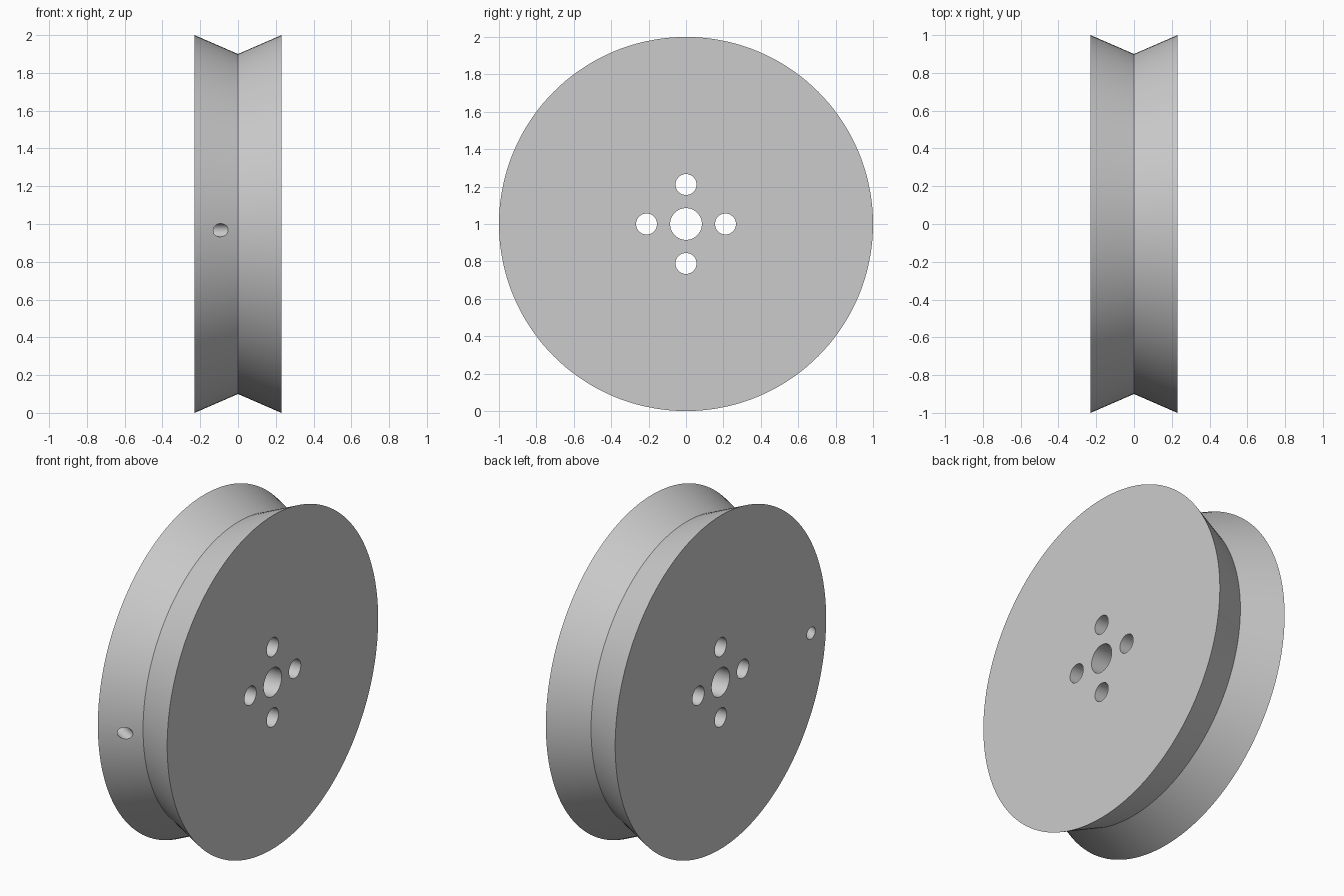
import bpy, bmesh, math
from mathutils import Matrix, Vector

cube = bpy.data.objects.get("Cube")
if cube:
    bpy.data.objects.remove(cube, do_unlink=True)

HALF_WIDTH, RIM_R, GROOVE_R = 0.23, 1.0, 0.9
CENTRE = Vector((0, 0, 1))
X_AXIS = Vector((1, 0, 0))

# Single grey finish
grey = bpy.data.materials.new("plain_grey")
grey.use_nodes = True
grey.diffuse_color = (0.6, 0.6, 0.6, 1)
bsdf = next(n for n in grey.node_tree.nodes if n.type == "BSDF_PRINCIPLED")
bsdf.inputs["Base Color"].default_value = grey.diffuse_color


def add_object(name, bm):
    bmesh.ops.recalc_face_normals(bm, faces=bm.faces)
    mesh = bpy.data.meshes.new(name)
    bm.to_mesh(mesh)
    bm.free()
    mesh.materials.append(grey)
    obj = bpy.data.objects.new(name, mesh)
    bpy.context.collection.objects.link(obj)
    return obj


def add_lathe(name, profile, segments):
    """Solid of rings (x, radius) around the x axis, closed by flat discs."""
    bm = bmesh.new()
    rings = []
    for x, r in profile:
        angles = [math.tau * i / segments for i in range(segments)]
        rings.append([bm.verts.new(CENTRE + Vector((x, r * math.cos(a), r * math.sin(a))))
                      for a in angles])
    for low, high in zip(rings, rings[1:]):
        for i in range(segments):
            j = (i + 1) % segments
            bm.faces.new((low[i], low[j], high[j], high[i]))
    bm.faces.new(rings[0])
    bm.faces.new(rings[-1])
    return add_object(name, bm)


def drill(target, name, middle, direction, radius, length):
    """Cut a round hole along a direction."""
    bm = bmesh.new()
    turn = direction.to_track_quat("Z", "Y").to_matrix().to_4x4()
    bmesh.ops.create_cone(bm, cap_ends=True, segments=48, radius1=radius, radius2=radius,
                          depth=length, matrix=Matrix.Translation(middle) @ turn)
    cutter = add_object(name, bm)
    cutter.hide_render = True
    cut = target.modifiers.new(name, "BOOLEAN")
    cut.operation = "DIFFERENCE"
    cut.solver = "EXACT"
    cut.object = cutter
    bpy.context.view_layer.objects.active = target
    bpy.ops.object.modifier_apply(modifier=name)
    bpy.data.objects.remove(cutter, do_unlink=True)


# Wheel body with a V-shaped groove around the rim
wheel = add_lathe("grooved_wheel",
                  [(-HALF_WIDTH, RIM_R), (0, GROOVE_R), (HALF_WIDTH, RIM_R)], 144)

# Axle hole and four bolt holes
drill(wheel, "axle_hole", CENTRE, X_AXIS, 0.085, 1)
for i in range(4):
    a = i * math.pi / 2
    offset = Vector((0, math.cos(a), math.sin(a))) * 0.211
    drill(wheel, "bolt_hole", CENTRE + offset, X_AXIS, 0.056, 1)

# Slanted cord hole from the -x side face into the front of the groove
entry = Vector((-HALF_WIDTH, -0.857, 0.967))
outlet = Vector((-0.09, -0.94, 0.967))
drill(wheel, "cord_hole", (entry + outlet) / 2, outlet - entry, 0.035, 0.3)

# Smooth round walls with crisp edges
bpy.ops.object.select_all(action="DESELECT")
wheel.select_set(True)
bpy.context.view_layer.objects.active = wheel
bpy.ops.object.shade_smooth_by_angle(angle=math.radians(30))
